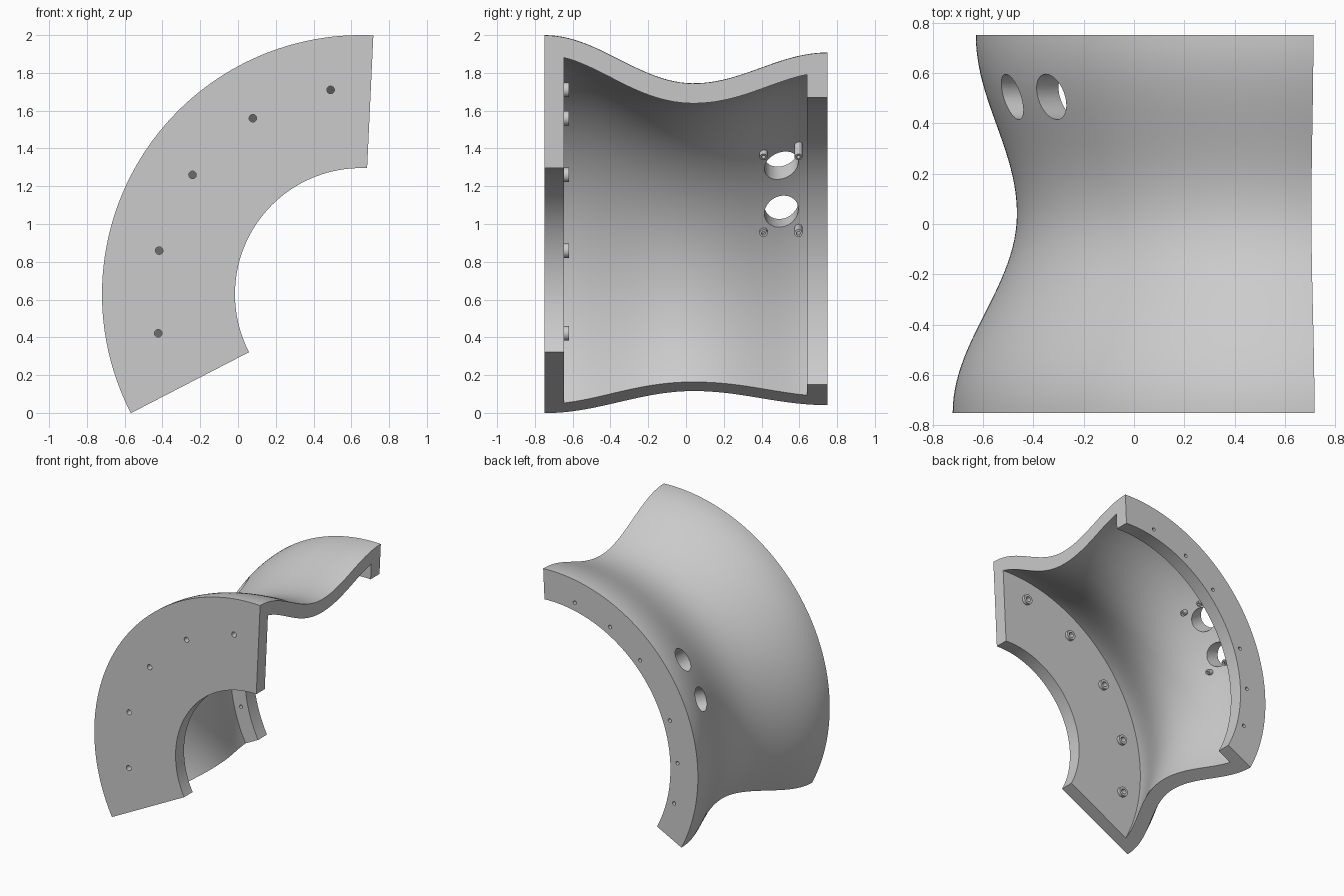
import bpy, bmesh
from math import sin, cos, pi, radians, hypot
from mathutils import Vector

if "Cube" in bpy.data.objects:
    bpy.data.objects.remove(bpy.data.objects["Cube"])

# Sector axis, angular range and lengthwise limits
CENTRE = Vector((0.652, 0, 0.628))
START, SWEEP = 87.3, 120
FRONT, BACK, WAIST = -0.75, 0.75, 0.04
PLATE_IN, RIM_IN = -0.645, 0.64
WALL = 0.105

grey = bpy.data.materials.new("plain grey")
grey.use_nodes = True
colour = (0.6, 0.6, 0.6, 1)
grey.diffuse_color = colour
grey.node_tree.nodes["Principled BSDF"].inputs["Base Color"].default_value = colour


def polar(r, angle, y):
    a = radians(angle)
    return CENTRE + Vector((r * cos(a), y, r * sin(a)))


def outer_radius(y):
    end, r_end = (FRONT, 1.372) if y < WAIST else (BACK, 1.28)
    t = (y - WAIST) / (end - WAIST)
    return 1.117 + (r_end - 1.117) * (1 - cos(pi * t)) / 2


def inner_radius(y):
    slope = (outer_radius(y + 0.01) - outer_radius(y - 0.01)) / 0.02
    return outer_radius(y) - WALL * hypot(1, slope)


def add_object(name, bm):
    bmesh.ops.recalc_face_normals(bm, faces=bm.faces)
    mesh = bpy.data.meshes.new(name)
    bm.to_mesh(mesh)
    bm.free()
    mesh.materials.append(grey)
    obj = bpy.data.objects.new(name, mesh)
    bpy.context.collection.objects.link(obj)
    return obj


def smooth(obj):
    bpy.ops.object.select_all(action='DESELECT')
    obj.select_set(True)
    bpy.context.view_layer.objects.active = obj
    bpy.ops.object.shade_smooth_by_angle(angle=radians(30))


def loft(bm, rings, closed):
    """Bridge successive closed loops of points with quads."""
    loops = [[bm.verts.new(p) for p in ring] for ring in rings]
    pairs = list(zip(loops, loops[1:]))
    if closed:
        pairs.append((loops[-1], loops[0]))
    else:
        bm.faces.new(loops[0])
        bm.faces.new(loops[-1])
    for a, b in pairs:
        for i in range(len(a)):
            j = (i + 1) % len(a)
            bm.faces.new((a[i], a[j], b[j], b[i]))


def circle(centre, axis, radius, count=32):
    turn = axis.to_track_quat('Z', 'Y')
    return [centre + turn @ Vector((radius * cos(2 * pi * i / count),
                                    radius * sin(2 * pi * i / count), 0))
            for i in range(count)]


def add_rod(bm, a, b, radius):
    loft(bm, [circle(a, b - a, radius), circle(b, b - a, radius)], False)


def add_tube(name, a, b, radius, bore):
    bm = bmesh.new()
    loft(bm, [circle(p, b - a, r) for p, r in
              ((a, bore), (a, radius), (b, radius), (b, bore))], True)
    smooth(add_object(name, bm))


def spread(a, b, n):
    return [a + (b - a) * i / n for i in range(n + 1)]


# Waisted shell with a deep front plate and a shallow back rim
profile = [(outer_radius(y), y) for y in spread(FRONT, BACK, 48)]
profile += [(1.042, BACK), (1.042, RIM_IN)]
profile += [(inner_radius(y), y) for y in spread(RIM_IN, PLATE_IN, 42)]
profile += [(0.668, PLATE_IN), (0.668, FRONT)]
bm = bmesh.new()
loft(bm, [[polar(r, a, y) for r, y in profile]
          for a in spread(START, START + SWEEP, 96)], False)
shell = add_object("curved_shell", bm)

# Openings: plate bolt holes, rim bolt holes, two large ports
MIDDLE = START + SWEEP / 2
plate_angles = [98.5 + 23.1 * i for i in range(5)]
rim_angles = [MIDDLE + s * a for a in (12.5, 29.3, 46.2) for s in (-1, 1)]
bm = bmesh.new()
for a in plate_angles:
    add_rod(bm, polar(1.094, a, -0.8), polar(1.094, a, -0.61), 0.02)
for a in rim_angles:
    add_rod(bm, polar(1.105, a, 0.615), polar(1.105, a, 0.8), 0.014)
for a in (142.6, 157):
    add_rod(bm, polar(0.95, a, 0.505), polar(1.4, a, 0.505), 0.09)
cutter = add_object("hole_cutter", bm)
cutter.hide_render = True

cut = shell.modifiers.new("holes", 'BOOLEAN')
cut.operation = 'DIFFERENCE'
cut.solver = 'EXACT'
cut.object = cutter
bpy.context.view_layer.objects.active = shell
shell.select_set(True)
bpy.ops.object.modifier_apply(modifier=cut.name)
bpy.data.objects.remove(cutter)
smooth(shell)

# Raised collars behind the plate bolt holes
for i, a in enumerate(plate_angles):
    add_tube(f"plate_collar_{i + 1}", polar(1.094, a, PLATE_IN - 0.01),
             polar(1.094, a, PLATE_IN + 0.025), 0.038, 0.02)

# Hollow mounting posts beside the ports
for a, place in ((136.7, "upper"), (162.3, "lower")):
    for y, side in ((0.41, "front"), (0.595, "back")):
        add_tube(f"{place}_{side}_post", polar(1.06, a, y),
                 polar(inner_radius(y) + 0.05, a, y), 0.021, 0.01)
